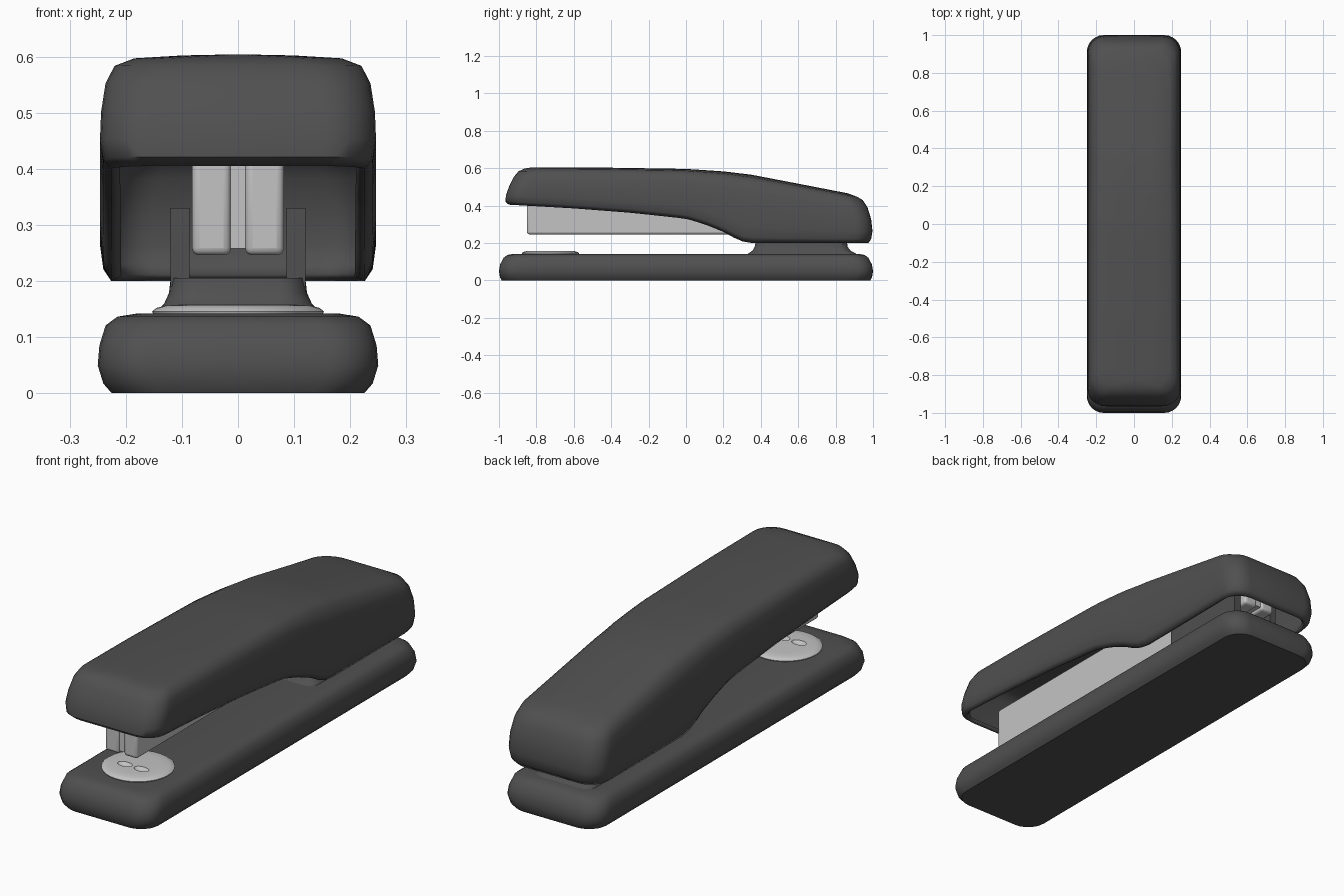
import bpy
import bmesh
import math
from mathutils import Matrix

cube = bpy.data.objects.get("Cube")
if cube:
    bpy.data.objects.remove(cube)


def material(name, value):
    m = bpy.data.materials.new(name)
    m.use_nodes = True
    color = (value, value, value, 1)
    m.diffuse_color = color
    m.node_tree.nodes["Principled BSDF"].inputs["Base Color"].default_value = color
    return m


dark = material("dark grey plastic", 0.08)
metal = material("light grey metal", 0.55)


def add(name, bm, mat):
    mesh = bpy.data.meshes.new(name)
    bm.to_mesh(mesh)
    bm.free()
    mesh.materials.append(mat)
    ob = bpy.data.objects.new(name, mesh)
    bpy.context.collection.objects.link(ob)
    return ob


def smooth(ob, angle=40):
    bpy.ops.object.select_all(action="DESELECT")
    ob.select_set(True)
    bpy.context.view_layer.objects.active = ob
    bpy.ops.object.shade_smooth_by_angle(angle=math.radians(angle))


def curve(points):
    """Piecewise linear height along y."""
    def f(y):
        if y <= points[0][0]:
            return points[0][1]
        for (a, p), (b, q) in zip(points, points[1:]):
            if y <= b:
                return p + (q - p) * (y - a) / (b - a)
        return points[-1][1]
    return f


def half_ring(w, front, back, radius, sides):
    """Half of a rounded rectangle, from front centre to back centre."""
    r = min(radius, w)
    arc = [i * math.pi / 12 for i in range(7)]
    pts = [(0, front)]
    pts += [(w - r + r * math.sin(a), front + r - r * math.cos(a)) for a in arc]
    y0, y1 = front + r, back - r
    pts += [(w, y0 + (y1 - y0) * i / sides) for i in range(1, sides)]
    pts += [(w - r + r * math.cos(a), back - r + r * math.sin(a)) for a in arc]
    return pts + [(0, back)]


def loft(name, levels, bottom, top, radius, mat, sides=36):
    """Stack rounded outlines (height share, half width, front, back)."""
    bm = bmesh.new()
    rows = []
    for h, w, front, back in levels:
        rows.append([bm.verts.new((x, y, bottom(y) + h * (top(y) - bottom(y))))
                     for x, y in half_ring(w, front, back, radius, sides)])
    for low, high in zip(rows, rows[1:]):
        for i in range(len(low) - 1):
            bm.faces.new((low[i], low[i + 1], high[i + 1], high[i]))
    bmesh.ops.remove_doubles(bm, verts=bm.verts, dist=0.0002)
    ob = add(name, bm, mat)
    ob.modifiers.new("mirror", "MIRROR").merge_threshold = 0.0005
    return ob


def box(name, x, y, z, mat, bevel=0.0):
    bm = bmesh.new()
    size = [b - a for a, b in (x, y, z)]
    mid = [(a + b) / 2 for a, b in (x, y, z)]
    bmesh.ops.create_cube(bm, size=1, matrix=Matrix.Translation(mid)
                          @ Matrix.Diagonal((*size, 1)))
    ob = add(name, bm, mat)
    if bevel:
        mod = ob.modifiers.new("bevel", "BEVEL")
        mod.width, mod.segments = bevel, 3
        smooth(ob)
    return ob


def flat(z):
    return lambda y: z


# Base
smooth(loft("base", [
    (0, 0, -0.985, 0.985), (0, 0.225, -0.985, 0.985), (0.12, 0.24, -0.995, 0.995),
    (0.35, 0.25, -1, 1), (0.6, 0.247, -0.994, 0.994), (0.85, 0.236, -0.975, 0.975),
    (0.96, 0.215, -0.955, 0.955), (1, 0.18, -0.92, 0.92), (1, 0, -0.92, 0.92),
], flat(0), flat(0.142), 0.09, dark))

# Hollow top cover, open underneath
cover_bottom = curve([(-0.95, 0.405), (-0.6, 0.385), (-0.3, 0.362), (0, 0.33),
                      (0.1, 0.3), (0.2, 0.26), (0.28, 0.215), (0.33, 0.2)])
cover_top = curve([(-0.85, 0.604), (-0.5, 0.604), (0, 0.596), (0.2, 0.583),
                   (0.35, 0.565), (0.6, 0.517), (0.92, 0.455)])
cover = loft("top_cover", [
    (0, 0.226, -0.948, 0.975), (0.08, 0.24, -0.965, 0.99), (0.25, 0.246, -0.963, 0.997),
    (0.5, 0.244, -0.945, 0.99), (0.75, 0.236, -0.92, 0.97), (0.9, 0.22, -0.895, 0.945),
    (0.965, 0.185, -0.865, 0.915), (0.99, 0.1, -0.84, 0.88), (1, 0, -0.82, 0.86),
], cover_bottom, cover_top, 0.09, dark)
shell = cover.modifiers.new("shell", "SOLIDIFY")
shell.thickness, shell.offset = 0.02, -1
smooth(cover, 50)

# Hinge bracket: flared foot with two upright cheeks
smooth(loft("hinge_foot", [
    (0, 0.15, 0.325, 0.915), (0.1, 0.147, 0.335, 0.905), (0.3, 0.132, 0.355, 0.88),
    (0.6, 0.123, 0.367, 0.865), (1, 0.12, 0.372, 0.86), (1, 0, 0.372, 0.86),
], flat(0.139), flat(0.205), 0.05, dark, 8))
for side, s in (("left", 1), ("right", -1)):
    box(side + "_hinge_cheek", sorted((0.086 * s, 0.12 * s)), (0.4, 0.84),
        (0.19, 0.33), dark)
    # Staple magazine rails
    box(side + "_magazine_rail", sorted((0.0125 * s, 0.082 * s)), (-0.85, 0.87),
        (0.246, 0.45), metal, 0.013)
box("magazine_spine", (-0.0135, 0.0135), (-0.842, 0.862), (0.258, 0.445), metal)

# Round anvil plate with two staple dents
bm = bmesh.new()
profile = [(0.15, 0.138), (0.153, 0.146), (0.145, 0.152), (0.13, 0.156), (0.1, 0.158)]
n = 48
rings = [[bm.verts.new((r * math.cos(2 * math.pi * i / n),
                        r * math.sin(2 * math.pi * i / n) - 0.725, z))
          for i in range(n)] for r, z in profile]
for a, b in zip(rings, rings[1:]):
    for i in range(n):
        j = (i + 1) % n
        bm.faces.new((a[i], a[j], b[j], b[i]))
bm.faces.new(rings[-1])
bm.faces.new(rings[0][::-1])
anvil = add("anvil_plate", bm, metal)

bm = bmesh.new()
for x in (-0.042, 0.042):
    bmesh.ops.create_uvsphere(bm, u_segments=20, v_segments=12, radius=1,
                              matrix=Matrix.Translation((x, -0.76, 0.16))
                              @ Matrix.Diagonal((0.036, 0.022, 0.014, 1)))
dents = add("dent_cutter", bm, metal)
dents.hide_render = True
dents.hide_viewport = True
cut = anvil.modifiers.new("dents", "BOOLEAN")
cut.operation, cut.object = "DIFFERENCE", dents
smooth(anvil, 30)
